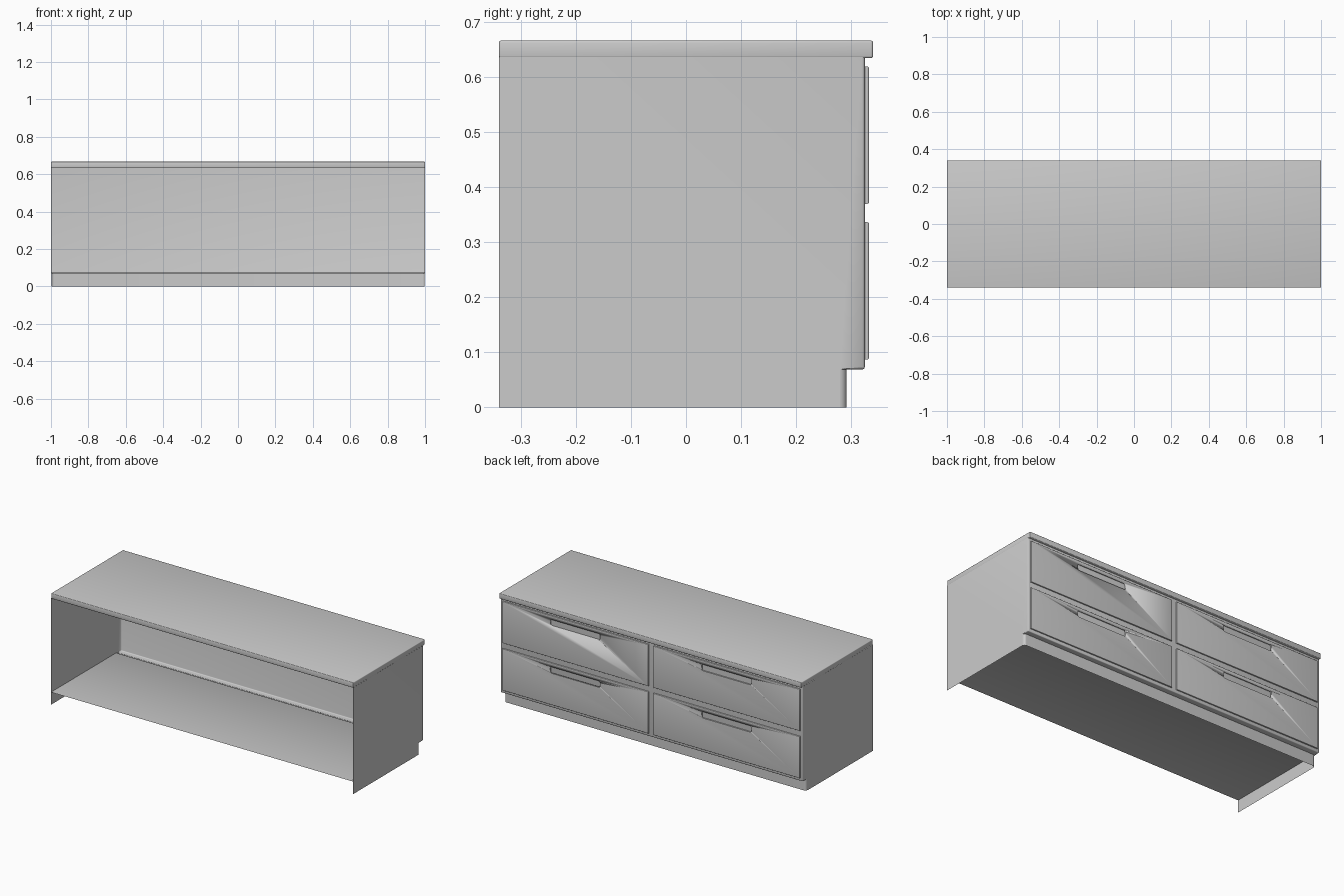
import bpy, bmesh, math
from mathutils import Vector

if "Cube" in bpy.data.objects:
    bpy.data.objects.remove(bpy.data.objects["Cube"])


def finish(name, bm, smooth=True):
    me = bpy.data.meshes.new(name)
    bm.to_mesh(me)
    bm.free()
    ob = bpy.data.objects.new(name, me)
    bpy.context.collection.objects.link(ob)
    if smooth:
        bpy.ops.object.select_all(action='DESELECT')
        ob.select_set(True)
        bpy.context.view_layer.objects.active = ob
        bpy.ops.object.shade_smooth_by_angle(angle=math.radians(40))
    return ob


def box(name, lo, hi, bevel=0.0, segments=3, pick=None):
    """Box between two corners; optionally round the edges chosen by pick."""
    lo, hi = Vector(lo), Vector(hi)
    bm = bmesh.new()
    bmesh.ops.create_cube(bm, size=1)
    for v in bm.verts:
        v.co = Vector(v.co[i] * (hi[i] - lo[i]) + (lo[i] + hi[i]) / 2 for i in range(3))
    if bevel:
        edges = [e for e in bm.edges if pick is None or pick(e)]
        bmesh.ops.bevel(bm, geom=edges, offset=bevel, segments=segments,
                        profile=0.5, affect='EDGES')
    return finish(name, bm)


def sheet(name, path, offset):
    """Thin sheet: an open path swept along an offset vector."""
    bm = bmesh.new()
    a = [bm.verts.new(p) for p in path]
    b = [bm.verts.new(Vector(p) + Vector(offset)) for p in path]
    for i in range(len(a) - 1):
        bm.faces.new((a[i], a[i + 1], b[i + 1], b[i]))
    return finish(name, bm)


# Top slab, overhanging the drawer fronts
box("top_slab", (-1, -0.34, 0.635), (1, 0.34, 0.667), 0.004)

# Carcass: side panels, drawer frame and the underside of the frame
outline = [(-0.34, 0), (0.28, 0), (0.28, 0.069), (0.325, 0.069),
           (0.325, 0.637), (-0.34, 0.637)]
bm = bmesh.new()
left = [bm.verts.new((-1, y, z)) for y, z in outline]
right = [bm.verts.new((1, y, z)) for y, z in outline]
bm.faces.new(left[::-1])
bm.faces.new(right)
for i in (2, 3):
    bm.faces.new((left[i], left[i + 1], right[i + 1], right[i]))
bmesh.ops.recalc_face_normals(bm, faces=bm.faces)
bmesh.ops.bevel(bm, geom=[e for e in bm.edges if len(e.link_faces) == 2],
                offset=0.005, segments=3, profile=0.5, affect='EDGES')
finish("carcass", bm)

# Floor, dropping to the frame underside at its front edge
sheet("floor", [(-1, -0.34, 0.075), (-1, 0.276, 0.075), (-1, 0.279, 0.073),
                (-1, 0.28, 0.069)], (2, 0, 0))

# Recessed plinth with rounded corners
r = 0.014
arc = [(0.998 - r + r * math.cos(t), 0.278 + r * math.sin(t))
       for t in (math.pi / 2 * i / 6 for i in range(7))]
path = [(x, y, 0) for x, y in arc] + [(-x, y, 0) for x, y in reversed(arc)]
sheet("plinth", path, (0, 0, 0.07))

# Four drawer fronts, each with a rounded finger slot
for side, sx in (("left", -1), ("right", 1)):
    for level, z in (("lower", 0.087), ("upper", 0.37)):
        x0, x1 = sorted((sx * 0.017, sx * 0.985))
        drawer = box(f"{level}_{side}_drawer", (x0, 0.3255, z), (x1, 0.333, z + 0.25),
                     0.004, 3, lambda e: sum(v.co.y > 0.33 for v in e.verts) == 2)
        cx = (x0 + x1) / 2
        slot = box(f"{level}_{side}_slot_cutter", (cx - 0.165, 0.31, z + 0.19),
                   (cx + 0.165, 0.35, z + 0.228), 0.01, 4,
                   lambda e: abs(e.verts[0].co.y - e.verts[1].co.y) > 0.01)
        slot.hide_render = True
        slot.hide_viewport = True
        cut = drawer.modifiers.new("finger_slot", 'BOOLEAN')
        cut.operation = 'DIFFERENCE'
        cut.solver = 'EXACT'
        cut.object = slot
